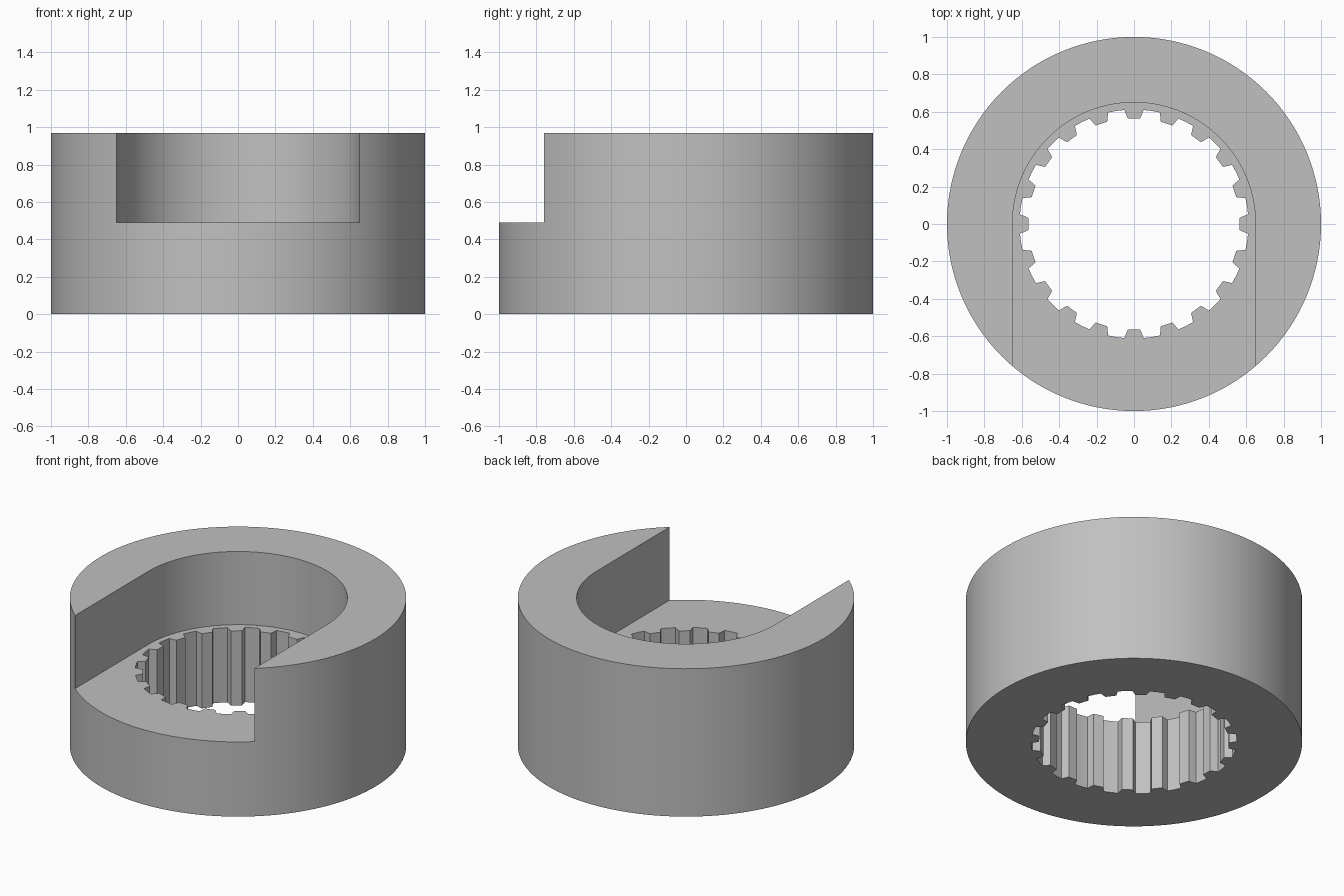
import bpy
import bmesh
from math import sin, cos, pi, radians

HEIGHT, FLOOR = 0.97, 0.49
OUTER, SLOT = 1.0, 0.65
TIP, ROOT, TEETH = 0.565, 0.612, 20

cube = bpy.data.objects.get("Cube")
if cube:
    bpy.data.objects.remove(cube, do_unlink=True)

steel = bpy.data.materials.new("plain grey")
steel.use_nodes = True
steel.diffuse_color = (0.53, 0.53, 0.53, 1)
steel.node_tree.nodes["Principled BSDF"].inputs["Base Color"].default_value = steel.diffuse_color


def polar(radius, angle):
    return radius * cos(angle), radius * sin(angle)


def prism(name, outline, bottom, top):
    """Extrude a closed outline straight up."""
    bm = bmesh.new()
    face = bm.faces.new([bm.verts.new((x, y, bottom)) for x, y in outline])
    grown = bmesh.ops.extrude_face_region(bm, geom=[face])
    verts = [g for g in grown["geom"] if isinstance(g, bmesh.types.BMVert)]
    bmesh.ops.translate(bm, verts=verts, vec=(0, 0, top - bottom))
    bmesh.ops.recalc_face_normals(bm, faces=bm.faces)
    mesh = bpy.data.meshes.new(name)
    bm.to_mesh(mesh)
    bm.free()
    mesh.materials.append(steel)
    obj = bpy.data.objects.new(name, mesh)
    bpy.context.collection.objects.link(obj)
    return obj


# Round body
body = prism("splined_collar", [polar(OUTER, 2 * pi * i / 128) for i in range(128)], 0, HEIGHT)

# Round-ended slot, open at the front
slot_outline = [polar(SLOT, pi * i / 64) for i in range(65)] + [(-SLOT, -1.2), (SLOT, -1.2)]
slot = prism("slot_cutter", slot_outline, FLOOR, HEIGHT + 0.2)

# Internal spline bore: tooth tip, then groove, repeated round the circle
bore_outline = []
for i in range(TEETH):
    for radius, degrees in ((TIP, -3.3), (TIP, 3.3), (ROOT, 4.9), (ROOT, 9), (ROOT, 13.1)):
        bore_outline.append(polar(radius, 2 * pi * i / TEETH + radians(degrees)))
bore = prism("bore_cutter", bore_outline, -0.2, FLOOR + 0.2)

# Cut the slot and bore
bpy.context.view_layer.objects.active = body
body.select_set(True)
for cutter in (slot, bore):
    cut = body.modifiers.new(cutter.name, "BOOLEAN")
    cut.operation = "DIFFERENCE"
    cut.solver = "EXACT"
    cut.object = cutter
    bpy.ops.object.modifier_apply(modifier=cut.name)
    bpy.data.objects.remove(cutter, do_unlink=True)

# Smooth curved walls, keep machined edges sharp
bpy.ops.object.select_all(action="DESELECT")
body.select_set(True)
bpy.ops.object.shade_smooth_by_angle(angle=radians(20))
